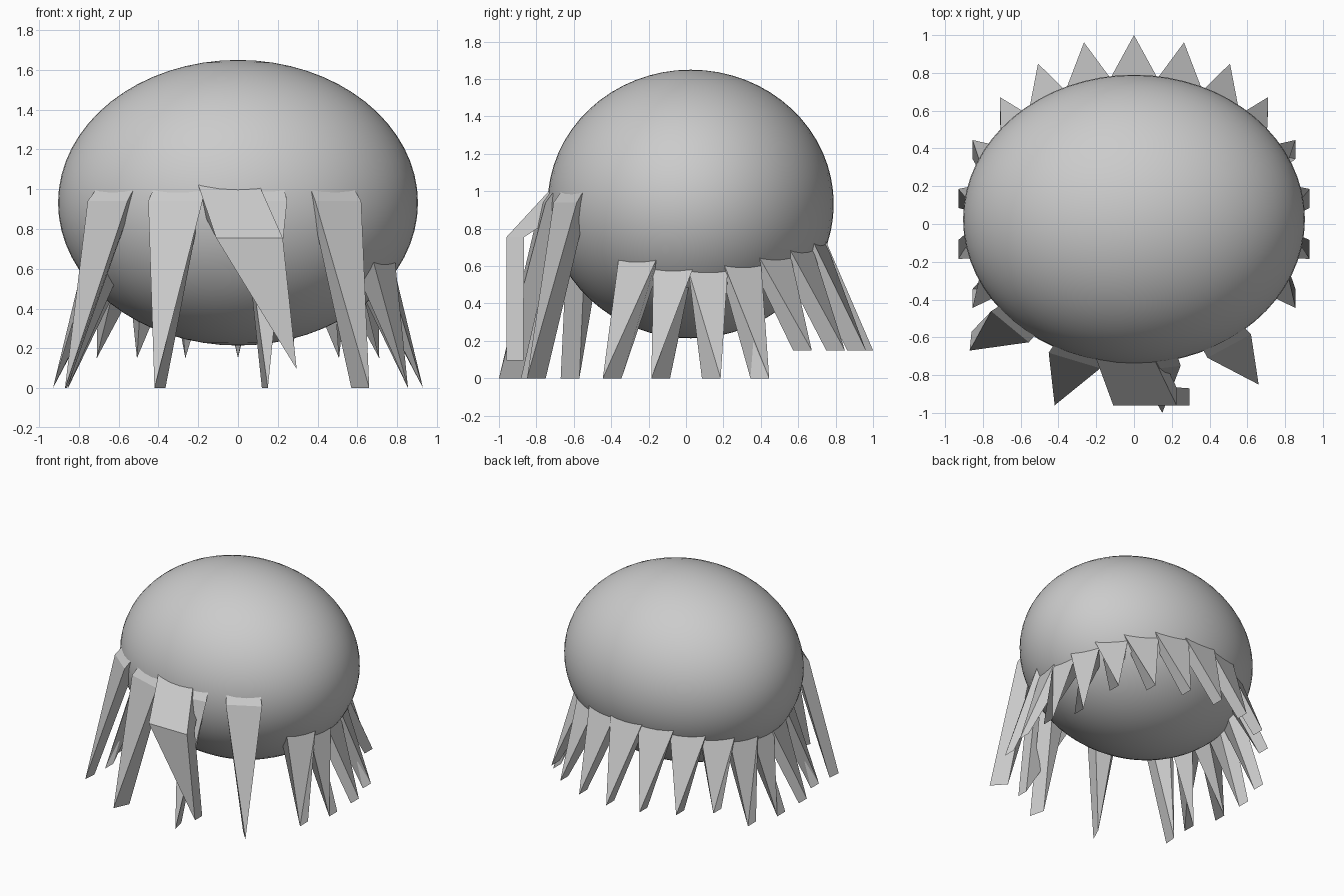
import bpy, math
from math import sin, cos, radians, sqrt

if "Cube" in bpy.data.objects:
    bpy.data.objects.remove(bpy.data.objects["Cube"])

CY, CZ = 0.025, 0.932
RX, RY, RZ = 0.905, 0.765, 0.718


def mesh_object(name, verts, faces):
    me = bpy.data.meshes.new(name)
    me.from_pydata(verts, [], faces)
    me.update()
    ob = bpy.data.objects.new(name, me)
    bpy.context.collection.objects.link(ob)
    return ob


def wedge(name, outer, inner, tip_out, tip_in):
    """Spike: outer and inner top edges (left, right) tapering to a two-point tip edge."""
    return mesh_object(name, [*outer, *inner, tip_out, tip_in],
                       [(1, 0, 4), (2, 3, 5), (0, 1, 3, 2), (0, 2, 5, 4), (3, 1, 4, 5)])


# Smooth rounded body
bpy.ops.mesh.primitive_uv_sphere_add(segments=64, ring_count=32, radius=1, location=(0, CY, CZ))
body = bpy.context.object
body.name = "rounded_body"
body.scale = (RX, RY, RZ)
bpy.ops.object.transform_apply(location=False, rotation=False, scale=True)
bpy.ops.object.shade_smooth()


# Ring of spikes around the back and sides
def ring_point(angle, z, scale):
    r = sqrt(1 - ((z - CZ) / RZ) ** 2) * scale
    return (RX * r * sin(angle), CY + RY * r * cos(angle), z)


TOP_Z = [0.74, 0.73, 0.69, 0.65, 0.61, 0.58, 0.59, 0.64]
for i in range(-7, 8):
    a, half = radians(i * 360 / 22), radians(9.3)
    z = TOP_Z[abs(i)]
    tip_z = 0.15 if abs(i) < 4 else 0.0
    tx, ty = 0.94 * sin(a), 0.95 * cos(a)
    s = 0.05 if cos(a) > 0 else -0.05
    wedge(f"ring_spike_{i + 8}",
          [ring_point(a - half, z, 0.99), ring_point(a + half, z, 0.99)],
          [ring_point(a - half, z, 0.83), ring_point(a + half, z, 0.83)],
          (tx, ty + s, tip_z), (tx, ty - s, tip_z))


# Front locks with a sloping top that sinks into the body
def front_point(x, scale, z):
    return (x * scale, CY - RY * sqrt(1 - (x / RX) ** 2) * scale, z)


LOCKS = [  # left x, right x, outer tip, inner tip
    (-0.72, -0.53, (-0.87, -0.67), (-0.86, -0.57)),
    (-0.43, -0.17, (-0.42, -0.96), (-0.365, -0.84)),
    (0.02, 0.235, (0.15, -1.0), (0.12, -0.88)),
    (0.37, 0.59, (0.66, -0.85), (0.57, -0.75)),
]
for n, (xl, xr, to, ti) in enumerate(LOCKS, 1):
    wedge(f"front_lock_{n}",
          [front_point(x, 1.05, 0.94) for x in (xl, xr)],
          [front_point(x, 0.88, 1.11) for x in (xl, xr)],
          (*to, 0), (*ti, 0))

# Bent centre lock: root slab sloping out, then a long tapering point
mesh_object("bent_centre_lock",
            [(-0.22, -0.66, 1.08), (0.08, -0.66, 1.08), (-0.20, -0.60, 0.93), (0.10, -0.60, 0.93),
             (-0.11, -0.96, 0.755), (0.225, -0.96, 0.755), (-0.11, -0.865, 0.755), (0.225, -0.865, 0.755),
             (0.295, -0.96, 0.095), (0.295, -0.87, 0.095)],
            [(1, 0, 4, 5), (2, 3, 7, 6), (0, 2, 6, 4), (3, 1, 5, 7), (0, 1, 3, 2),
             (5, 4, 8), (6, 7, 9), (4, 6, 9, 8), (7, 5, 8, 9)])
